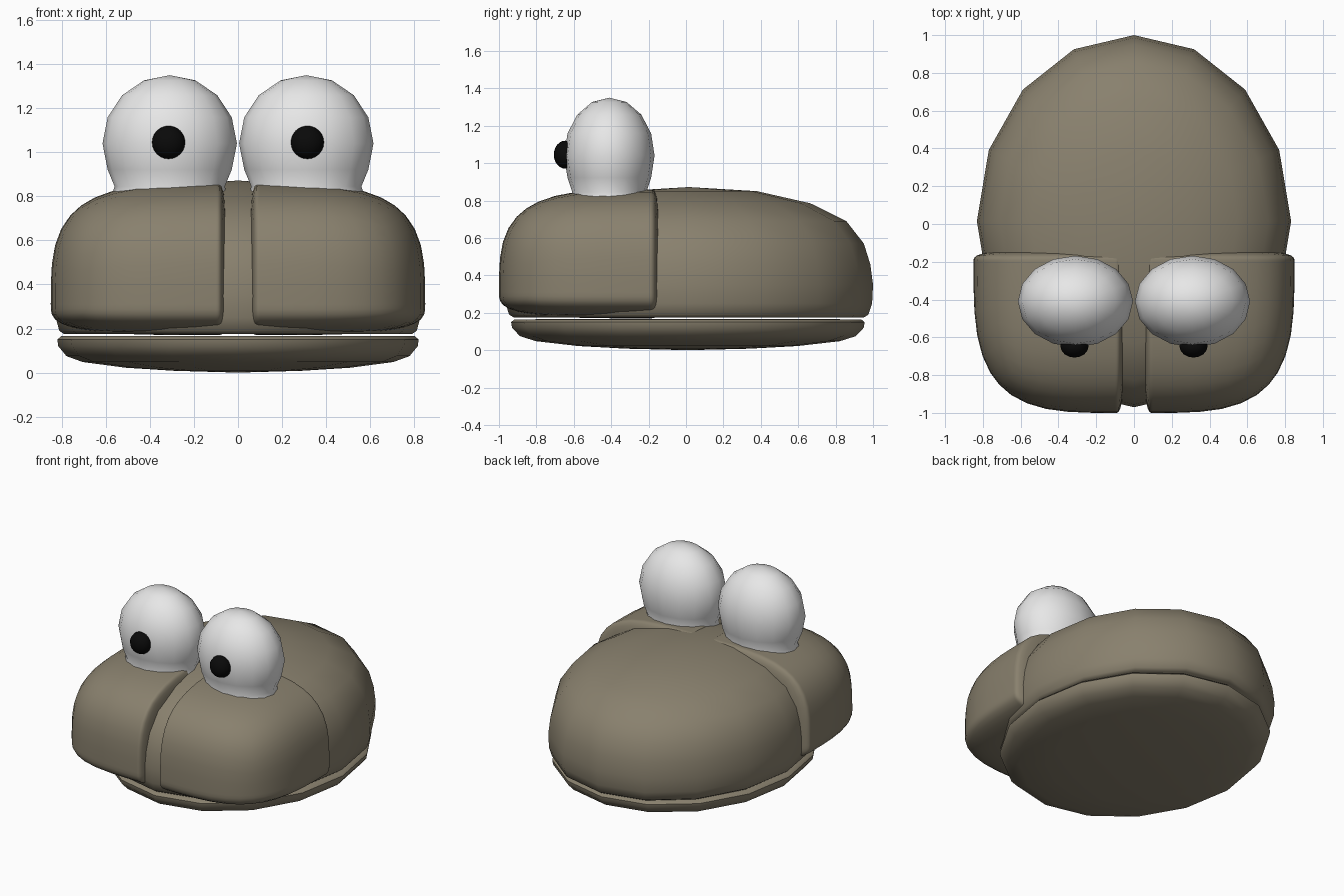
import bpy, bmesh, math

if "Cube" in bpy.data.objects:
    bpy.data.objects.remove(bpy.data.objects["Cube"])


def material(name, rgb):
    m = bpy.data.materials.new(name)
    m.diffuse_color = (*rgb, 1)
    m.use_nodes = True
    m.node_tree.nodes["Principled BSDF"].inputs["Base Color"].default_value = m.diffuse_color
    return m


SKIN = material("olive_skin", (0.25, 0.218, 0.155))
WHITE = material("eye_white", (0.82, 0.82, 0.82))
BLACK = material("pupil_black", (0.003, 0.003, 0.003))


def finish(name, bm, mat, angle=50):
    bmesh.ops.recalc_face_normals(bm, faces=bm.faces[:])
    me = bpy.data.meshes.new(name)
    bm.to_mesh(me)
    bm.free()
    me.materials.append(mat)
    ob = bpy.data.objects.new(name, me)
    bpy.context.collection.objects.link(ob)
    bpy.ops.object.select_all(action='DESELECT')
    bpy.context.view_layer.objects.active = ob
    ob.select_set(True)
    bpy.ops.object.shade_smooth_by_angle(angle=math.radians(angle))
    return ob


def lathe(name, profile, centre, radii, mat, segs=16):
    """Elliptical lathe: profile of (radius fraction, z), capped at both ends."""
    bm = bmesh.new()
    rings = []
    for r, z in profile:
        if r == 0:
            rings.append([bm.verts.new((*centre, z))])
            continue
        rings.append([bm.verts.new((centre[0] + radii[0] * r * math.sin(a),
                                    centre[1] + radii[1] * r * math.cos(a), z))
                      for a in (2 * math.pi * i / segs for i in range(segs))])
    for lo, hi in zip(rings, rings[1:]):
        for i in range(segs):
            j = (i + 1) % segs
            quad = [lo[i % len(lo)], lo[j % len(lo)], hi[j % len(hi)], hi[i % len(hi)]]
            bm.faces.new(list(dict.fromkeys(quad)))
    for ring in (rings[0], rings[-1]):
        if len(ring) > 1:
            bm.faces.new(ring)
    return finish(name, bm, mat)


def rounded_block(name, side, centre, outer, inner, power, mat, cuts=11):
    """Cube pushed onto a superellipsoid with its own reach in each direction."""
    bm = bmesh.new()
    bmesh.ops.create_cube(bm, size=2)
    bmesh.ops.subdivide_edges(bm, edges=bm.edges[:], cuts=cuts, use_grid_fill=True)
    for v in bm.verts:
        n = sum(abs(c) ** power for c in v.co) ** (1 / power)
        p = [centre[k] + v.co[k] / n * (outer[k] if v.co[k] > 0 else inner[k])
             for k in range(3)]
        v.co = (side * p[0], p[1], p[2])
    return finish(name, bm, mat)


# Lower lip: shallow bowl
lathe("lower_lip",
      [(0, 0), (0.35, 0.008), (0.62, 0.022), (0.86, 0.048), (0.95, 0.075),
       (0.995, 0.12), (1, 0.15), (0.98, 0.165), (0, 0.167)],
      (0, 0.01), (0.82, 0.945), SKIN)

# Head shell: domed main body
lathe("head_shell",
      [(0, 0.175), (0.95, 0.175), (0.975, 0.19), (0.995, 0.25), (1, 0.35),
       (0.985, 0.46), (0.95, 0.57), (0.855, 0.69), (0.66, 0.785),
       (0.37, 0.85), (0, 0.872)],
      (0, 0.015), (0.832, 0.985), SKIN)

for side, tag in ((-1, "left"), (1, "right")):
    # Rounded front cheek
    rounded_block(tag + "_cheek", side, (0.10, -0.20, 0.31),
                  (0.75, 0.07, 0.55), (0.055, 0.80, 0.14), 3.4, SKIN)

    # Eyeball with a short flared foot
    steps = [math.radians(22.5 * k) for k in range(-1, 4)]
    lathe(tag + "_eye",
          [(0.87, 0.80), (0.82, 0.845)]
          + [(math.cos(a), 1.04 + 0.31 * math.sin(a)) for a in steps] + [(0, 1.35)],
          (side * 0.31, -0.41), (0.305, 0.242), WHITE)

    # Pupil: flattened bead on the front of the eye
    steps = [math.radians(15 * k) for k in range(-5, 6)]
    lathe(tag + "_pupil",
          [(0, 0.97)] + [(math.cos(a), 1.045 + 0.075 * math.sin(a)) for a in steps]
          + [(0, 1.12)],
          (side * 0.315, -0.645), (0.075, 0.062), BLACK)
